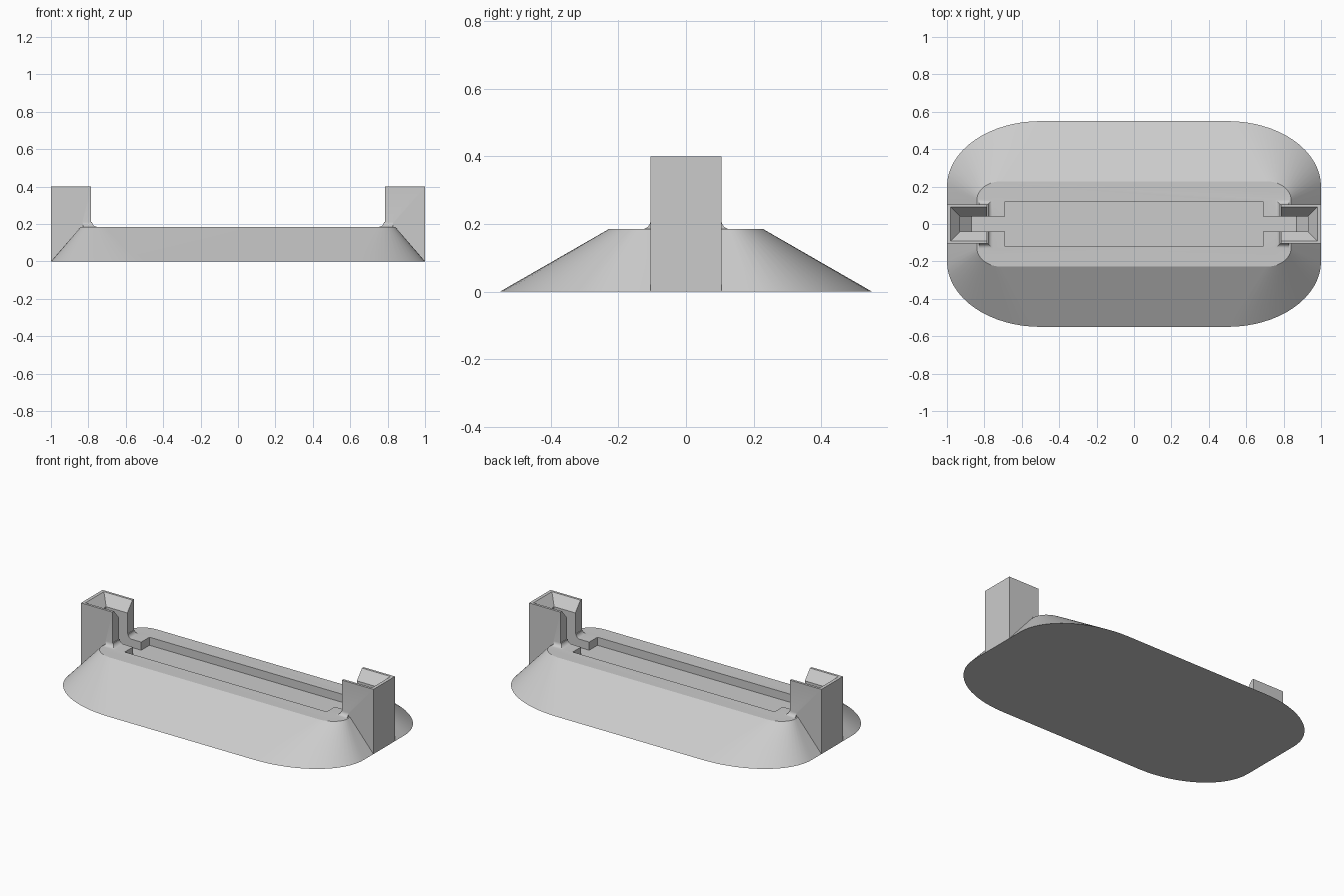
import bpy
import bmesh
from math import cos, sin, pi

cube = bpy.data.objects.get("Cube")
if cube:
    bpy.data.objects.remove(cube, do_unlink=True)

grey = bpy.data.materials.new("plain grey")
grey.use_nodes = True
colour = (0.6, 0.6, 0.6, 1)
grey.diffuse_color = colour
grey.node_tree.nodes["Principled BSDF"].inputs["Base Color"].default_value = colour

DECK, FLOOR, TOP = 0.185, 0.135, 0.4
SLOT = 0.04


def loft(name, rings):
    """Closed solid through rings of equal point count."""
    bm = bmesh.new()
    loops = [[bm.verts.new(p) for p in ring] for ring in rings]
    for a, b in zip(loops, loops[1:]):
        for i in range(len(a)):
            j = (i + 1) % len(a)
            bm.faces.new((a[i], a[j], b[j], b[i]))
    bm.faces.new(loops[0][::-1])
    bm.faces.new(loops[-1])
    bmesh.ops.recalc_face_normals(bm, faces=bm.faces)
    mesh = bpy.data.meshes.new(name)
    bm.to_mesh(mesh)
    bm.free()
    obj = bpy.data.objects.new(name, mesh)
    bpy.context.collection.objects.link(obj)
    return obj


def rect(x0, x1, y, z):
    return [(x0, -y, z), (x1, -y, z), (x1, y, z), (x0, y, z)]


def rounded(hx, hy, rx, ry, z, steps=16):
    """Rectangle outline with elliptical corners."""
    pts = []
    for q, (sx, sy) in enumerate(((1, 1), (-1, 1), (-1, -1), (1, -1))):
        for i in range(steps + 1):
            a = (q + i / steps) * pi / 2
            pts.append((sx * (hx - rx) + rx * cos(a), sy * (hy - ry) + ry * sin(a), z))
    return pts


def flip(rings, side):
    return [[(side * x, y, z) for x, y, z in ring] for ring in rings]


def combine(target, tool, operation):
    mod = target.modifiers.new("combine", "BOOLEAN")
    mod.operation = operation
    mod.solver = "EXACT"
    mod.object = tool
    bpy.context.view_layer.objects.active = target
    bpy.ops.object.modifier_apply(modifier=mod.name)
    bpy.data.objects.remove(tool, do_unlink=True)


# Sloping base with a flat deck
body = loft("stand_body", [rounded(1, 0.55, 0.5, 0.35, 0),
                           rounded(0.84, 0.228, 0.13, 0.1, DECK)])
body.data.materials.append(grey)

# Concave fillet where each post meets the deck
R = 0.025
fillet = [rect(0.78 - R, 0.83, 0.105 + R, 0.15)]
for i in range(7):
    a = i / 6 * pi / 2
    off = R * (1 - sin(a))
    fillet.append(rect(0.78 - off, 0.83, 0.105 + off, DECK + R * (1 - cos(a))))

# Side profile of the slot, with a ramp at its outer end
profile = [(0.5, FLOOR), (0.87, FLOOR), (0.93, 0.195), (0.93, 0.345), (0.5, 0.345)]
slot = [[(x, y, z) for x, z in profile] for y in (-SLOT, SLOT)]

# Flared mouth of the post, open towards the middle
mouth = [rect(0.7, 0.93, SLOT, 0.34), rect(0.7, 1.03, SLOT + 0.1, 0.46)]

for side in (1, -1):
    post = [rect(0.785, 1, 0.105, 0), rect(0.785, 1, 0.105, TOP)]
    combine(body, loft("post", flip(post, side)), "UNION")
    combine(body, loft("fillet", flip(fillet, side)), "UNION")
for side in (1, -1):
    combine(body, loft("mouth_cutter", flip(mouth, side)), "DIFFERENCE")
    combine(body, loft("slot_cutter", flip(slot, side)), "DIFFERENCE")

# Long recess in the deck
recess = loft("recess_cutter", [rect(-0.69, 0.69, 0.12, z) for z in (FLOOR, 0.3)])
combine(body, recess, "DIFFERENCE")

bpy.ops.object.select_all(action="DESELECT")
body.select_set(True)
bpy.context.view_layer.objects.active = body
bpy.ops.object.shade_smooth_by_angle(angle=0.4)
